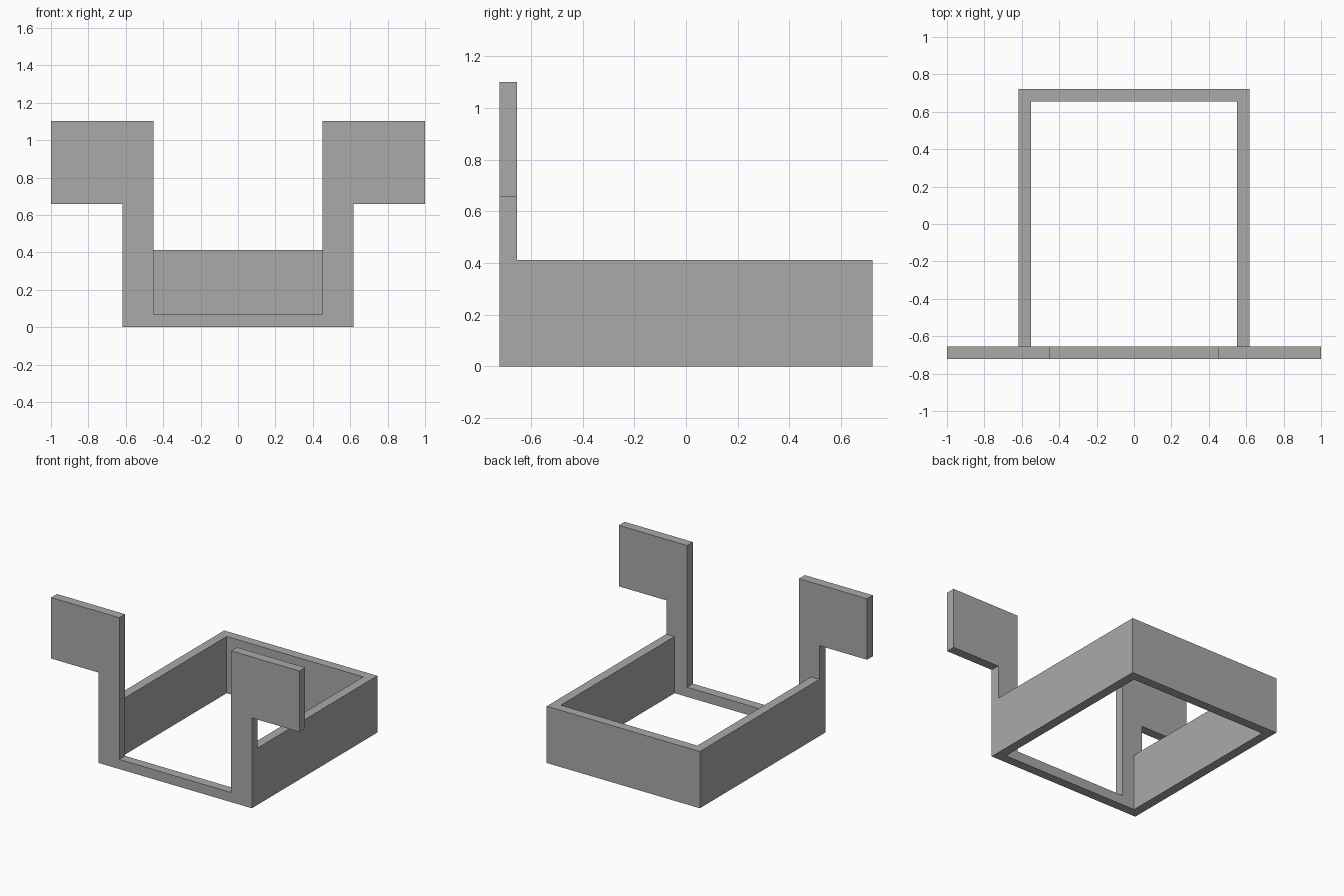
import bpy
import bmesh
from mathutils import Vector

if "Cube" in bpy.data.objects:
    bpy.data.objects.remove(bpy.data.objects["Cube"])

grey = bpy.data.materials.new("plain grey")
grey.diffuse_color = (0.4, 0.4, 0.4, 1)
grey.use_nodes = True
grey.node_tree.nodes["Principled BSDF"].inputs["Base Color"].default_value = grey.diffuse_color


def extruded(name, points, direction):
    """Solid made by extruding a closed flat outline along a direction."""
    bm = bmesh.new()
    face = bm.faces.new([bm.verts.new(p) for p in points])
    result = bmesh.ops.extrude_face_region(bm, geom=[face])
    moved = [v for v in result["geom"] if isinstance(v, bmesh.types.BMVert)]
    bmesh.ops.translate(bm, verts=moved, vec=Vector(direction))
    bmesh.ops.recalc_face_normals(bm, faces=bm.faces)
    mesh = bpy.data.meshes.new(name)
    bm.to_mesh(mesh)
    bm.free()
    mesh.materials.append(grey)
    obj = bpy.data.objects.new(name, mesh)
    bpy.context.collection.objects.link(obj)
    return obj


FRONT, BACK = -0.722, 0.722
WALL = 0.067       # thickness of every wall
OUTER = 0.617      # half width of the frame
HEIGHT = 0.413     # height of the side and back walls
INNER_FRONT = FRONT + WALL

# Front plate: low sill, two uprights and outward flags, as a mirrored outline
half = [(OUTER, 0), (OUTER, 0.658), (1.0, 0.658), (1.0, 1.102),
        (0.451, 1.102), (0.451, 0.07)]
outline = half + [(-x, z) for x, z in reversed(half)]
extruded("front_plate", [(x, FRONT, z) for x, z in outline], (0, WALL, 0))

# Side and back walls: one U-shaped plan raised to the wall height
inner = OUTER - WALL
plan = [(OUTER, INNER_FRONT), (OUTER, BACK), (-OUTER, BACK), (-OUTER, INNER_FRONT),
        (-inner, INNER_FRONT), (-inner, BACK - WALL),
        (inner, BACK - WALL), (inner, INNER_FRONT)]
extruded("side_and_back_walls", [(x, y, 0) for x, y in plan], (0, 0, HEIGHT))
